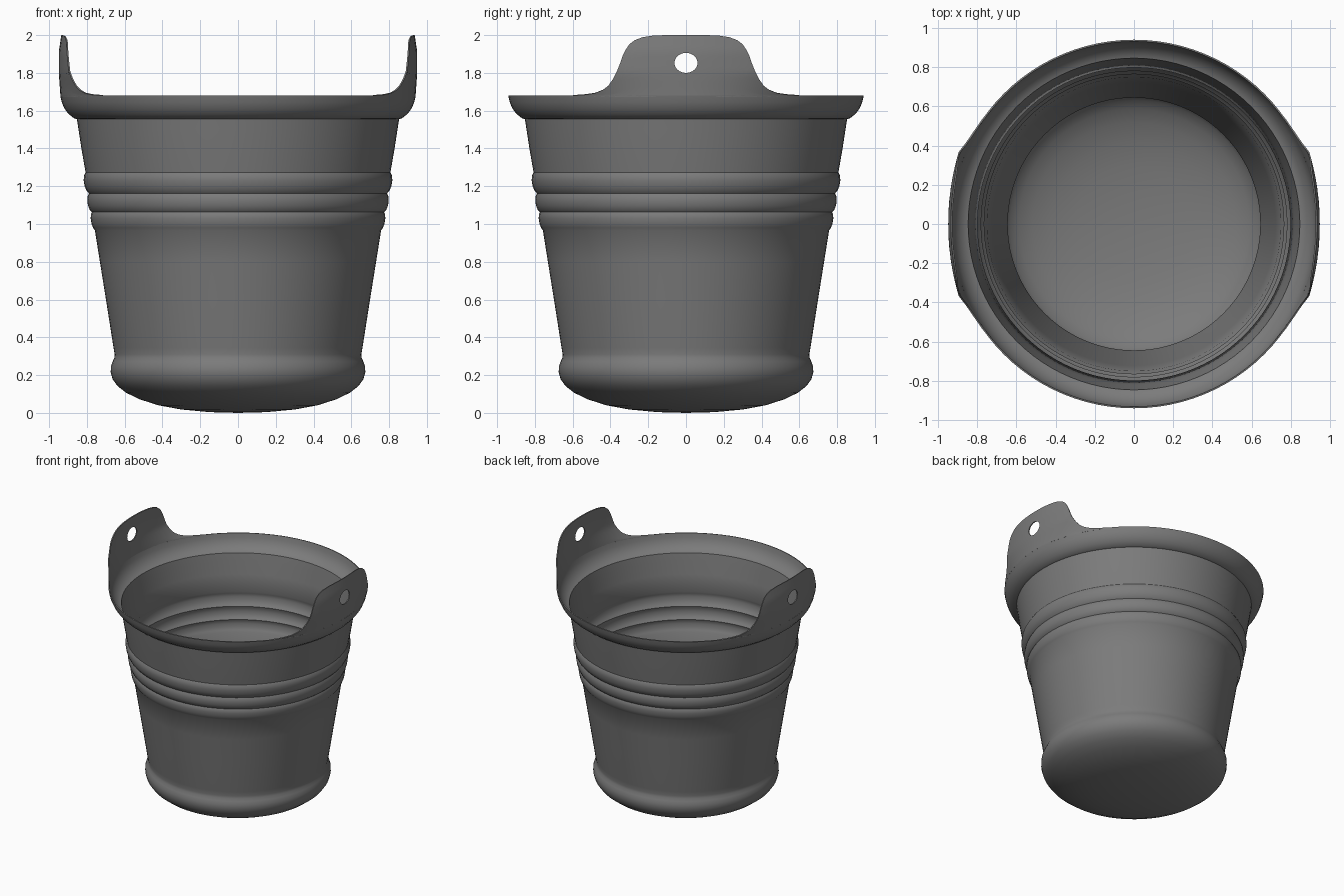
import bpy, bmesh, math

if "Cube" in bpy.data.objects:
    bpy.data.objects.remove(bpy.data.objects["Cube"])

# Dark grey plastic shared by all parts
plastic = bpy.data.materials.new("dark_grey_plastic")
plastic.diffuse_color = (0.2, 0.2, 0.2, 1)
plastic.use_nodes = True
plastic.node_tree.nodes["Principled BSDF"].inputs["Base Color"].default_value = plastic.diffuse_color

def make_object(name, bm):
    mesh = bpy.data.meshes.new(name)
    bm.to_mesh(mesh)
    bm.free()
    mesh.materials.append(plastic)
    ob = bpy.data.objects.new(name, mesh)
    bpy.context.collection.objects.link(ob)
    return ob

def thicken(ob):
    m = ob.modifiers.new("thickness", 'SOLIDIFY')
    m.thickness = 0.008
    m.offset = 0

def finish(ob, angle=38):
    bpy.ops.object.select_all(action='DESELECT')
    ob.select_set(True)
    bpy.context.view_layer.objects.active = ob
    for m in list(ob.modifiers):
        bpy.ops.object.modifier_apply(modifier=m.name)
    bpy.ops.object.shade_smooth_by_angle(angle=math.radians(angle))

# Bucket shell: lathed profile (radius, height) with domed base, three bands and flared rim
profile = [(0, 0.004), (0.15, 0.008), (0.3, 0.022), (0.42, 0.044), (0.52, 0.076),
           (0.59, 0.11), (0.635, 0.145), (0.66, 0.18), (0.67, 0.215), (0.669, 0.245),
           (0.66, 0.27), (0.651, 0.29), (0.649, 0.31), (0.655, 0.345), (0.695, 0.6),
           (0.727, 0.8), (0.754, 0.968),
           (0.764, 0.982), (0.772, 1.004), (0.776, 1.03), (0.775, 1.05), (0.769, 1.063),
           (0.781, 1.076), (0.79, 1.098), (0.794, 1.122), (0.792, 1.145), (0.785, 1.162),
           (0.798, 1.177), (0.808, 1.202), (0.813, 1.23), (0.812, 1.255), (0.803, 1.272),
           (0.825, 1.4), (0.841, 1.505), (0.85, 1.558),
           (0.866, 1.563), (0.893, 1.584), (0.915, 1.612), (0.929, 1.645), (0.937, 1.68)]
bm = bmesh.new()
verts = [bm.verts.new((r, 0, z)) for r, z in profile]
edges = [bm.edges.new(p) for p in zip(verts, verts[1:])]
bmesh.ops.spin(bm, geom=verts + edges, cent=(0, 0, 0), axis=(0, 0, 1),
               angle=2 * math.pi, steps=96, use_duplicate=False)
bmesh.ops.remove_doubles(bm, verts=bm.verts, dist=0.0005)
bmesh.ops.recalc_face_normals(bm, faces=bm.faces)
bucket = make_object("bucket_shell", bm)
thicken(bucket)
finish(bucket)

# Handle ear: a curved tab rising from the rim, slightly flatter than the rim circle
outline = [(0, 2.0), (0.06, 2.0), (0.12, 1.999), (0.18, 1.996), (0.23, 1.988), (0.27, 1.973),
           (0.3, 1.95), (0.32, 1.92), (0.335, 1.888), (0.35, 1.845), (0.365, 1.808),
           (0.385, 1.768), (0.41, 1.733), (0.44, 1.71), (0.48, 1.694), (0.53, 1.686), (0.6, 1.681)]
outline = [(-y, z) for y, z in reversed(outline[1:])] + outline
ROWS, BASE = 12, 1.674

def ear_x(y, z):
    t = min(max((z - 1.68) / 0.12, 0), 1)
    rim = math.sqrt(0.936 ** 2 - y * y)
    flat = 0.945 - 0.4 * y * y
    return rim + (flat - rim) * t - 0.15 * max(0, z - 1.91)

bm = bmesh.new()
columns = []
for y, top in outline:
    heights = [BASE + (top - BASE) * i / ROWS for i in range(ROWS + 1)]
    columns.append([bm.verts.new((ear_x(y, z), y, z)) for z in heights])
for a, b in zip(columns, columns[1:]):
    for i in range(ROWS):
        bm.faces.new((a[i], b[i], b[i + 1], a[i + 1]))
ears = make_object("handle_ears", bm)
thicken(ears)

# Slightly oval handle hole, cut before mirroring
bpy.ops.mesh.primitive_cylinder_add(vertices=32, radius=1, depth=0.4,
                                    location=(0.94, 0, 1.853), rotation=(0, math.pi / 2, 0))
cutter = bpy.context.object
cutter.name = "hole_cutter"
cutter.scale = (0.053, 0.061, 1)
cutter.hide_render = True
cutter.data.materials.append(plastic)
cut = ears.modifiers.new("hole", 'BOOLEAN')
cut.operation = 'DIFFERENCE'
cut.solver = 'EXACT'
cut.object = cutter
mirror = ears.modifiers.new("mirror", 'MIRROR')
mirror.use_mirror_merge = False
finish(ears)
bpy.data.objects.remove(cutter)
